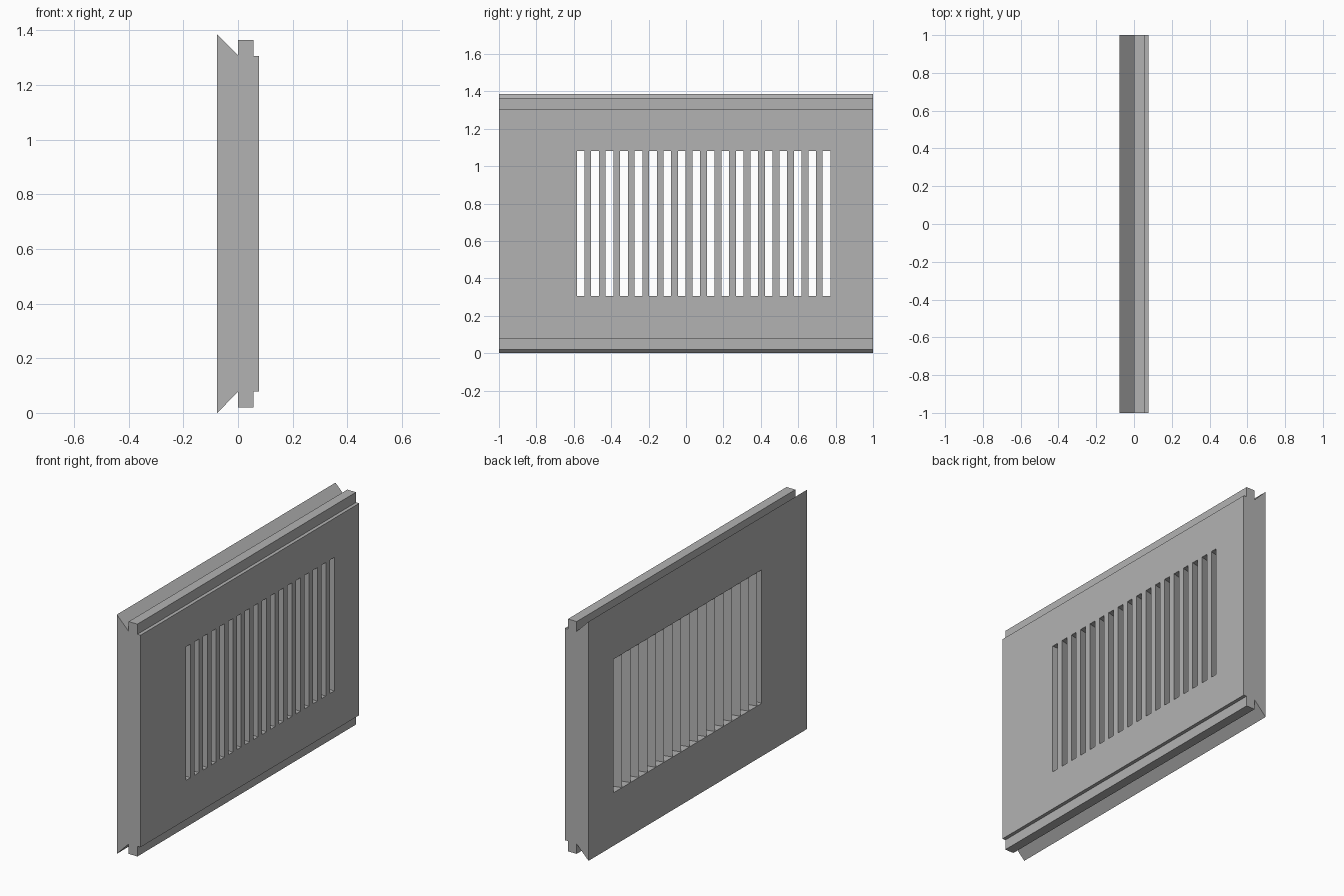
import bpy
import bmesh
from mathutils import Vector

cube = bpy.data.objects.get("Cube")
if cube:
    bpy.data.objects.remove(cube, do_unlink=True)

# Single grey finish
grey = bpy.data.materials.new("plain_grey")
grey.use_nodes = True
colour = (0.45, 0.45, 0.45, 1)
grey.diffuse_color = colour
grey.node_tree.nodes["Principled BSDF"].inputs["Base Color"].default_value = colour


def prism(name, outline, offset):
    """Extrude a flat outline along an offset into a closed solid."""
    bm = bmesh.new()
    face = bm.faces.new([bm.verts.new(p) for p in outline])
    extruded = bmesh.ops.extrude_face_region(bm, geom=[face])["geom"]
    moved = [g for g in extruded if isinstance(g, bmesh.types.BMVert)]
    bmesh.ops.translate(bm, verts=moved, vec=Vector(offset))
    bmesh.ops.recalc_face_normals(bm, faces=bm.faces)
    mesh = bpy.data.meshes.new(name)
    bm.to_mesh(mesh)
    bm.free()
    mesh.materials.append(grey)
    obj = bpy.data.objects.new(name, mesh)
    bpy.context.collection.objects.link(obj)
    return obj


HALF = 0.076                      # half panel thickness
HEIGHT = 1.385
LOW, HIGH = 0.307, 1.08           # louvre opening, bottom and top
START, END = -0.584, 0.772        # louvre opening along the panel
COUNT, SLOT = 18, 0.041
PITCH = (END - START - SLOT) / (COUNT - 1)

# Panel body: bevelled back lip and stepped tongue, mirrored top to bottom
upper = [(-HALF, HEIGHT), (0, 1.308), (0, 1.365), (0.056, 1.365),
         (0.056, 1.306), (HALF, 1.306)]
lower = [(x, HEIGHT - z) for x, z in reversed(upper)]
panel = prism("panel", [(x, -1, z) for x, z in upper + lower], (0, 2, 0))

# Rectangular louvre opening
cutter = prism("opening_cutter",
               [(-0.2, START, LOW), (0.2, START, LOW),
                (0.2, END, LOW), (-0.2, END, LOW)], (0, 0, HIGH - LOW))
cutter.hide_render = True
cut = panel.modifiers.new("opening", "BOOLEAN")
cut.operation = "DIFFERENCE"
cut.solver = "EXACT"
cut.object = cutter
bpy.context.view_layer.update()
evaluated = panel.evaluated_get(bpy.context.evaluated_depsgraph_get())
cut_mesh = bpy.data.meshes.new_from_object(evaluated)
panel.modifiers.clear()
panel.data = cut_mesh
bpy.data.objects.remove(cutter, do_unlink=True)

# Wedge slats: flat on the right face, tapering to an edge at the back
for i in range(COUNT - 1):
    y = START + SLOT + i * PITCH
    prism(f"slat_{i + 1}",
          [(HALF, y, LOW), (HALF, y + PITCH - SLOT, LOW), (-HALF, y, LOW)],
          (0, 0, HIGH - LOW))
